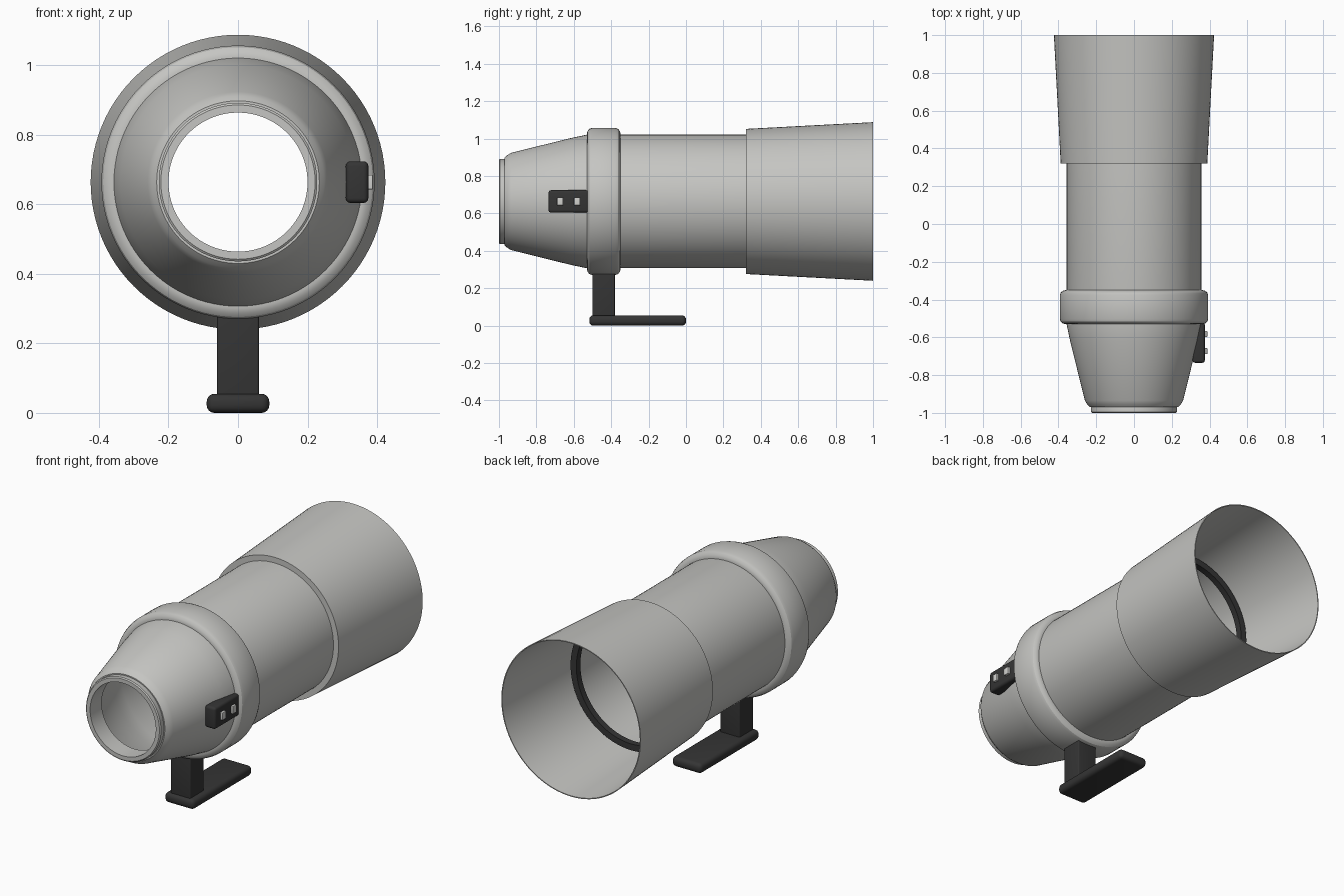
import bpy, bmesh, math
from mathutils import Vector

cube = bpy.data.objects.get("Cube")
if cube:
    bpy.data.objects.remove(cube, do_unlink=True)

AXIS_Z = 0.664
SEGMENTS = 96


def material(name, color):
    mat = bpy.data.materials.new(name)
    mat.use_nodes = True
    mat.diffuse_color = (*color, 1)
    mat.node_tree.nodes["Principled BSDF"].inputs["Base Color"].default_value = (*color, 1)
    return mat


grey = material("light grey", (0.56, 0.56, 0.54))
black = material("matte black", (0.035, 0.035, 0.035))
pale = material("pale grey", (0.65, 0.65, 0.63))


def finish(bm, name, mat, angle=30):
    bmesh.ops.recalc_face_normals(bm, faces=bm.faces)
    mesh = bpy.data.meshes.new(name)
    bm.to_mesh(mesh)
    bm.free()
    mesh.materials.append(mat)
    obj = bpy.data.objects.new(name, mesh)
    bpy.context.collection.objects.link(obj)
    bpy.ops.object.select_all(action='DESELECT')
    obj.select_set(True)
    bpy.context.view_layer.objects.active = obj
    bpy.ops.object.shade_smooth_by_angle(angle=math.radians(angle))
    return obj


def lathe(name, profile, mat):
    """Spin a closed (y, radius) outline around the barrel axis."""
    bm = bmesh.new()
    rings = []
    for i in range(SEGMENTS):
        a = 2 * math.pi * i / SEGMENTS
        rings.append([bm.verts.new((r * math.cos(a), y, AXIS_Z + r * math.sin(a)))
                      for y, r in profile])
    n = len(profile)
    for i in range(SEGMENTS):
        here, there = rings[i], rings[(i + 1) % SEGMENTS]
        for j in range(n):
            k = (j + 1) % n
            bm.faces.new((here[j], here[k], there[k], there[j]))
    return finish(bm, name, mat)


def box(name, low, high, mat, bevel=0.0):
    """Rounded box between two corners."""
    low, high = Vector(low), Vector(high)
    bm = bmesh.new()
    bmesh.ops.create_cube(bm, size=1)
    for v in bm.verts:
        v.co = (low + high) / 2 + v.co * (high - low)
    if bevel:
        bmesh.ops.bevel(bm, geom=bm.edges[:], offset=bevel, segments=4,
                        profile=0.5, affect='EDGES')
    return finish(bm, name, mat, 40)


# Mount collar with open bore
lathe("rear_mount", [(-1, 0.2), (-1, 0.222), (-0.995, 0.228), (-0.95, 0.228), (-0.9, 0.2)], grey)

# Tapered rear housing and main tube as one thin shell
lathe("barrel", [(-0.97, 0.226), (-0.97, 0.234), (-0.955, 0.248), (-0.935, 0.26),
                 (-0.62, 0.338), (-0.53, 0.357), (0.46, 0.357), (0.46, 0.345),
                 (-0.53, 0.345), (-0.62, 0.326), (-0.92, 0.25), (-0.95, 0.226)], grey)

# Rounded tripod ring
lathe("tripod_ring", [(-0.53, 0.35), (-0.53, 0.363), (-0.526, 0.377), (-0.517, 0.388),
                      (-0.503, 0.393), (-0.377, 0.393), (-0.363, 0.388),
                      (-0.354, 0.377), (-0.35, 0.363), (-0.35, 0.35)], grey)

# Flared hood, closed against the tube at its narrow end
lathe("hood", [(0.32, 0.352), (0.32, 0.388), (1, 0.424), (1, 0.419),
               (0.33, 0.383), (0.33, 0.352)], grey)

# Dark retaining ring inside the hood
lathe("inner_ring", [(0.44, 0.335), (0.44, 0.37), (0.475, 0.37), (0.475, 0.335)], black)

# Tripod foot
box("foot_post", (-0.06, -0.5, 0.03), (0.06, -0.38, 0.31), black, 0.006)
box("foot_plate", (-0.09, -0.517, 0), (0.09, 0, 0.055), black, 0.022)

# Switch panel and its two switches
box("switch_panel", (0.31, -0.735, 0.604), (0.375, -0.52, 0.724), black, 0.014)
for number, y in enumerate((-0.673, -0.582), 1):
    box(f"switch_{number}", (0.36, y - 0.016, AXIS_Z - 0.021),
        (0.388, y + 0.016, AXIS_Z + 0.021), pale, 0.003)
